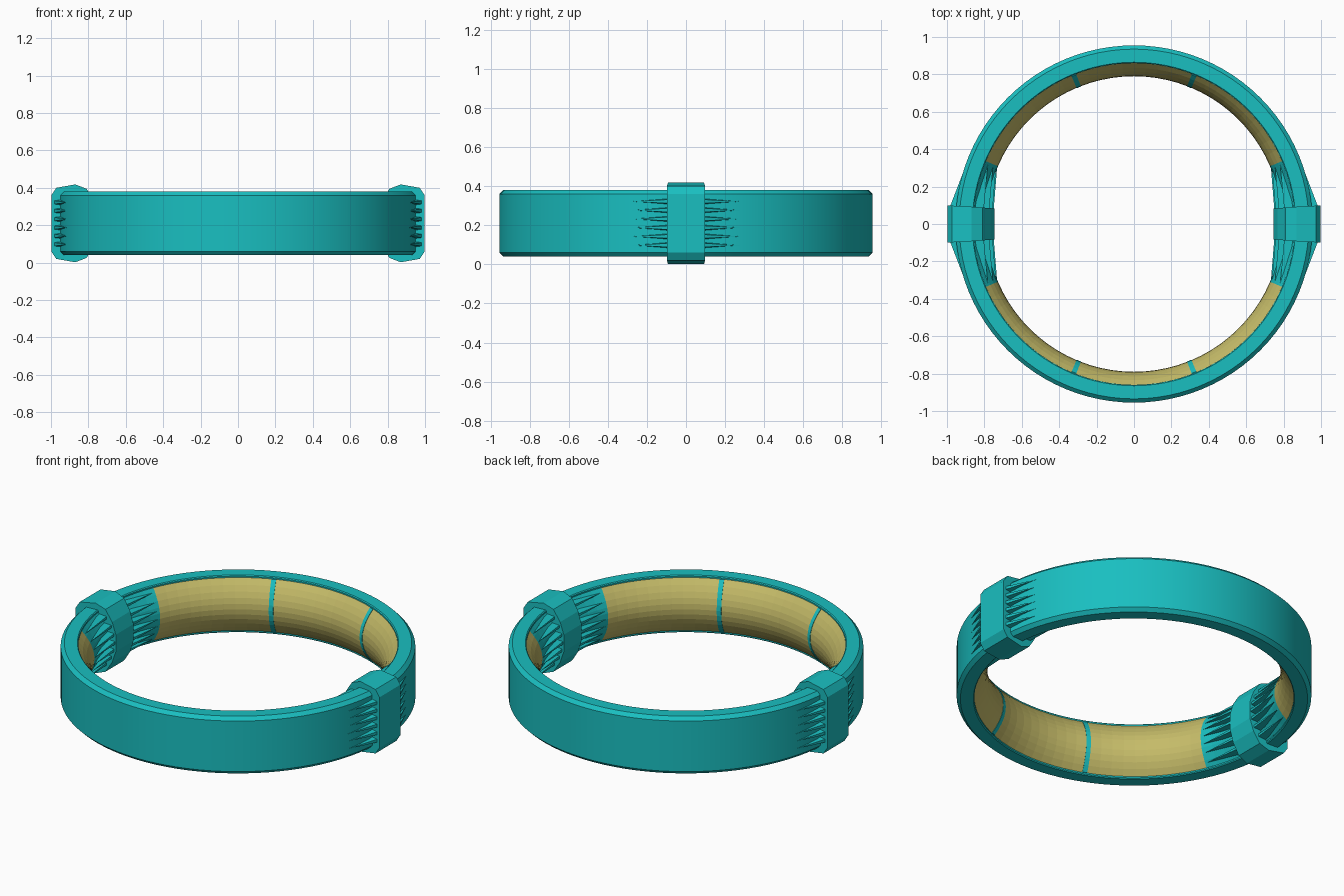
import bpy, bmesh
from math import cos, sin, radians

if "Cube" in bpy.data.objects:
    bpy.data.objects.remove(bpy.data.objects["Cube"])

MID = 0.21


def material(name, col):
    m = bpy.data.materials.new(name)
    m.diffuse_color = (*col, 1)
    m.use_nodes = True
    m.node_tree.nodes["Principled BSDF"].inputs["Base Color"].default_value = m.diffuse_color
    return m


TEAL = material("teal", (0.01, 0.52, 0.53))
GOLD = material("gold", (0.56, 0.50, 0.14))


def finish(name, bm, mat, smooth=False):
    bmesh.ops.recalc_face_normals(bm, faces=bm.faces)
    me = bpy.data.meshes.new(name)
    bm.to_mesh(me)
    bm.free()
    ob = bpy.data.objects.new(name, me)
    bpy.context.collection.objects.link(ob)
    me.materials.append(mat)
    if smooth:
        bpy.ops.object.select_all(action='DESELECT')
        ob.select_set(True)
        bpy.context.view_layer.objects.active = ob
        bpy.ops.object.shade_smooth_by_angle(angle=radians(30))
    return ob


def lathe(name, profile, a0, a1, n, mat, smooth=False):
    """Sweep a closed (radius, z) profile from angle a0 to a1 in degrees."""
    bm = bmesh.new()
    full = abs(a1 - a0) >= 360
    rings = []
    for i in range(n if full else n + 1):
        a = radians(a0 + (a1 - a0) * i / n)
        rings.append([bm.verts.new((r * cos(a), r * sin(a), z)) for r, z in profile])
    k = len(profile)
    for i in range(n):
        p, q = rings[i], rings[(i + 1) % len(rings)]
        for j in range(k):
            bm.faces.new((p[j], p[(j + 1) % k], q[(j + 1) % k], q[j]))
    if not full:
        bm.faces.new(rings[0])
        bm.faces.new(rings[-1])
    return finish(name, bm, mat, smooth)


def bulge(r_mid, r_edge=0.86, half=0.157, n=10):
    """Padded inner cross-section, thickest at mid height."""
    ts = [-1 + 2 * i / n for i in range(n + 1)]
    arc = [(r_mid + (r_edge - r_mid) * t * t, MID + half * t) for t in ts]
    return arc + [(0.88, MID + half), (0.88, MID - half)]


# Outer band with chamfered edges
lathe("outer_band", [(0.86, 0.045), (0.865, 0.04), (0.935, 0.04), (0.955, 0.06),
                     (0.955, 0.36), (0.935, 0.38), (0.865, 0.38), (0.86, 0.375)],
      0, 360, 96, TEAL, True)

# Inner padding, its thin dividers and the plain sections beside the clamps
for base, side in ((0, "back"), (180, "front")):
    for k, (a, b) in enumerate(((23, 67.2), (68.8, 111.2), (112.8, 157))):
        lathe(f"{side}_pad_{k}", bulge(0.79), base + a, base + b, 10, GOLD)
    for k, a in enumerate((68, 112)):
        lathe(f"{side}_divider_{k}", bulge(0.788, 0.856), base + a - 0.9, base + a + 0.9, 1, TEAL)
for base, side in ((0, "right"), (180, "left")):
    lathe(f"{side}_inner_section", bulge(0.79), base - 23, base + 23, 10, TEAL)


def clamp(name, s):
    # Faceted block wrapping the band, slightly narrower towards the inside
    half = [(0.998, 0.15), (0.972, 0.19), (0.87, 0.208), (0.81, 0.185),
            (0.768, 0.12), (0.745, 0.05)]
    prof = half + [(x, -z) for x, z in reversed(half)]
    bm = bmesh.new()
    sides = []
    for d in (-1, 1):
        sides.append([bm.verts.new((s * x, d * (0.083 + 0.015 * min(1, (x - 0.745) / 0.2)), MID + z))
                      for x, z in prof])
    k = len(prof)
    for j in range(k):
        bm.faces.new((sides[0][j], sides[0][(j + 1) % k], sides[1][(j + 1) % k], sides[1][j]))
    bm.faces.new(sides[0])
    bm.faces.new(sides[1])
    finish(name, bm, TEAL)


def spike(bm, s, d, top, root, tip, w):
    """Tapering ridge: wide rectangle at the clamp, point on the band."""
    def v(p, dz):
        return bm.verts.new((s * p[0], d * p[1], p[2] + dz))
    a, b = v(top, -w * 0.6), v(top, w * 0.6)
    c, e = v(root, w), v(root, -w)
    t = v(tip, 0)
    bm.faces.new((a, b, c, e))
    for p, q in ((a, b), (b, c), (c, e), (e, a)):
        bm.faces.new((p, q, t))


for s, side in ((-1, "left"), (1, "right")):
    clamp(f"{side}_clamp", s)
    outer, inner = bmesh.new(), bmesh.new()
    for d in (-1, 1):
        # Spikes on the outside
        for i in range(6):
            z = 0.098 + i * 0.0448
            spike(outer, s, d, (0.985, 0.09, z), (0.935, 0.09, z), (0.91, 0.285, z), 0.016)
        # Spikes on the padded inside
        for i in range(7):
            t = -0.87 + 0.29 * i
            z = MID + 0.157 * t
            r = 0.79 + 0.07 * t * t
            spike(inner, s, d, (r - 0.04, 0.08, z), (r + 0.015, 0.08, z),
                  (r * cos(radians(22)), r * sin(radians(22)), z), 0.014)
    finish(f"{side}_outer_spikes", outer, TEAL)
    finish(f"{side}_inner_spikes", inner, TEAL)
